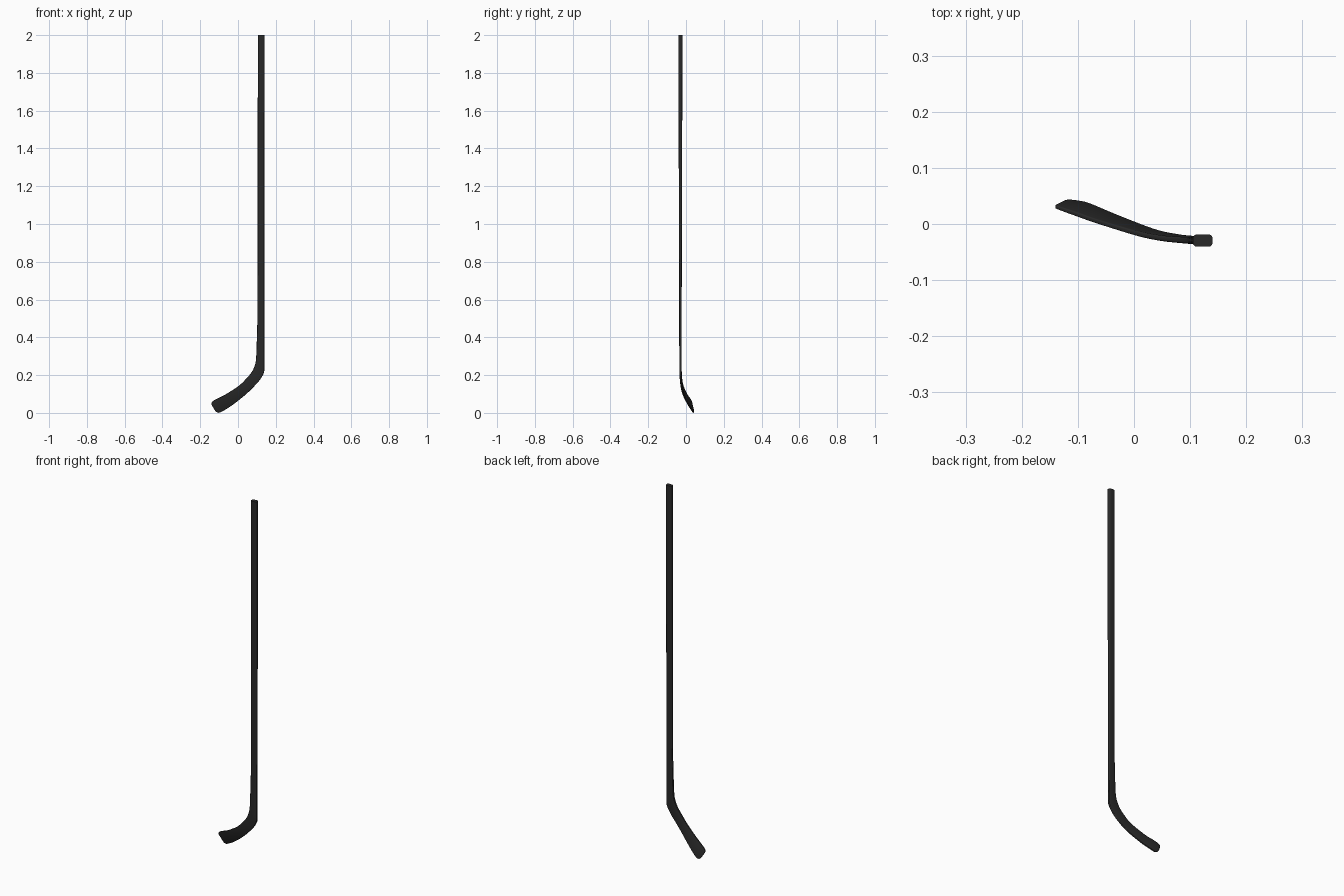
import bpy, bmesh
from mathutils import Vector as V

if "Cube" in bpy.data.objects:
    bpy.data.objects.remove(bpy.data.objects["Cube"])

# Stations: lower/outer edge, upper/inner edge, thickness (toe -> shaft top)
ST = [
    ((-.124, .040, .016), (-.140, .032, .044), .004),
    ((-.116, .041, .006), (-.139, .030, .055), .006),
    ((-.100, .039, .001), (-.128, .026, .066), .007),
    ((-.080, .034, .010), (-.105, .018, .078), .008),
    ((-.032, .014, .040), (-.065, .004, .098), .008),
    ((.037, -.013, .094), (.005, -.017, .144), .009),
    ((.080, -.023, .135), (.045, -.025, .183), .010),
    ((.112, -.027, .170), (.075, -.028, .220), .011),
    ((.137, -.029, .213), (.092, -.029, .262), .012),
    ((.139, -.0295, .260), (.097, -.0295, .310), .012),
    ((.139, -.0295, .360), (.099, -.0295, .370), .0125),
    ((.139, -.0295, .500), (.103, -.0295, .500), .013),
    ((.140, -.0295, 2.0), (.105, -.0295, 2.0), .022),
]
S = [(V(a), V(b), t) for a, b, t in ST]


def spline(p, q, r, s, u):
    return 0.5 * (2 * q + (r - p) * u + (2 * p - 5 * q + 4 * r - s) * u * u
                  + (3 * q - p - 3 * r + s) * u ** 3)


# Smooth the blade and heel; keep the shaft straight
secs = []
for i in range(10):
    p, q, r, s = S[max(i - 1, 0)], S[i], S[i + 1], S[i + 2]
    for k in range(5):
        secs.append([spline(p[j], q[j], r[j], s[j], k / 5) for j in range(3)])
secs += [list(s) for s in S[10:]]

# Rounded rectangle cross-section: (width sign, inset in radii, thickness factor)
CORNER = [(0, 1), (.134, .5), (.5, .134), (1, 0)]


def section(a, b, t, tangent):
    w = (b - a)
    half, w = w.length / 2, w.normalized()
    n = w.cross(tangent).normalized()
    c, r = (a + b) / 2, min(t * .32, half * .4)
    pts = []
    for sw, sn in ((1, 1), (-1, 1), (-1, -1), (1, -1)):
        arc = CORNER if sw * sn > 0 else CORNER[::-1]
        for i, j in arc:
            pts.append(c + w * sw * (half - i * r) + n * sn * (t / 2 - j * r))
    return pts


bm = bmesh.new()
rings = []
mid = [(s[0] + s[1]) / 2 for s in secs]
for i, (a, b, t) in enumerate(secs):
    tan = mid[min(i + 1, len(mid) - 1)] - mid[max(i - 1, 0)]
    rings.append([bm.verts.new(p) for p in section(a, b, t, tan)])
for r0, r1 in zip(rings, rings[1:]):
    for k in range(len(r0)):
        m = (k + 1) % len(r0)
        bm.faces.new((r0[k], r0[m], r1[m], r1[k]))
bm.faces.new(rings[0][::-1])
bm.faces.new(rings[-1])
bmesh.ops.recalc_face_normals(bm, faces=bm.faces)
mesh = bpy.data.meshes.new("hockey_stick")
bm.to_mesh(mesh)
bm.free()

# One dark colour for the whole stick
mat = bpy.data.materials.new("charcoal")
mat.diffuse_color = (.022, .022, .022, 1)
mat.use_nodes = True
mat.node_tree.nodes["Principled BSDF"].inputs["Base Color"].default_value = mat.diffuse_color
mesh.materials.append(mat)
ob = bpy.data.objects.new("hockey_stick", mesh)
bpy.context.collection.objects.link(ob)
bpy.context.view_layer.objects.active = ob
ob.select_set(True)
bpy.ops.object.shade_smooth_by_angle(angle=.6)
